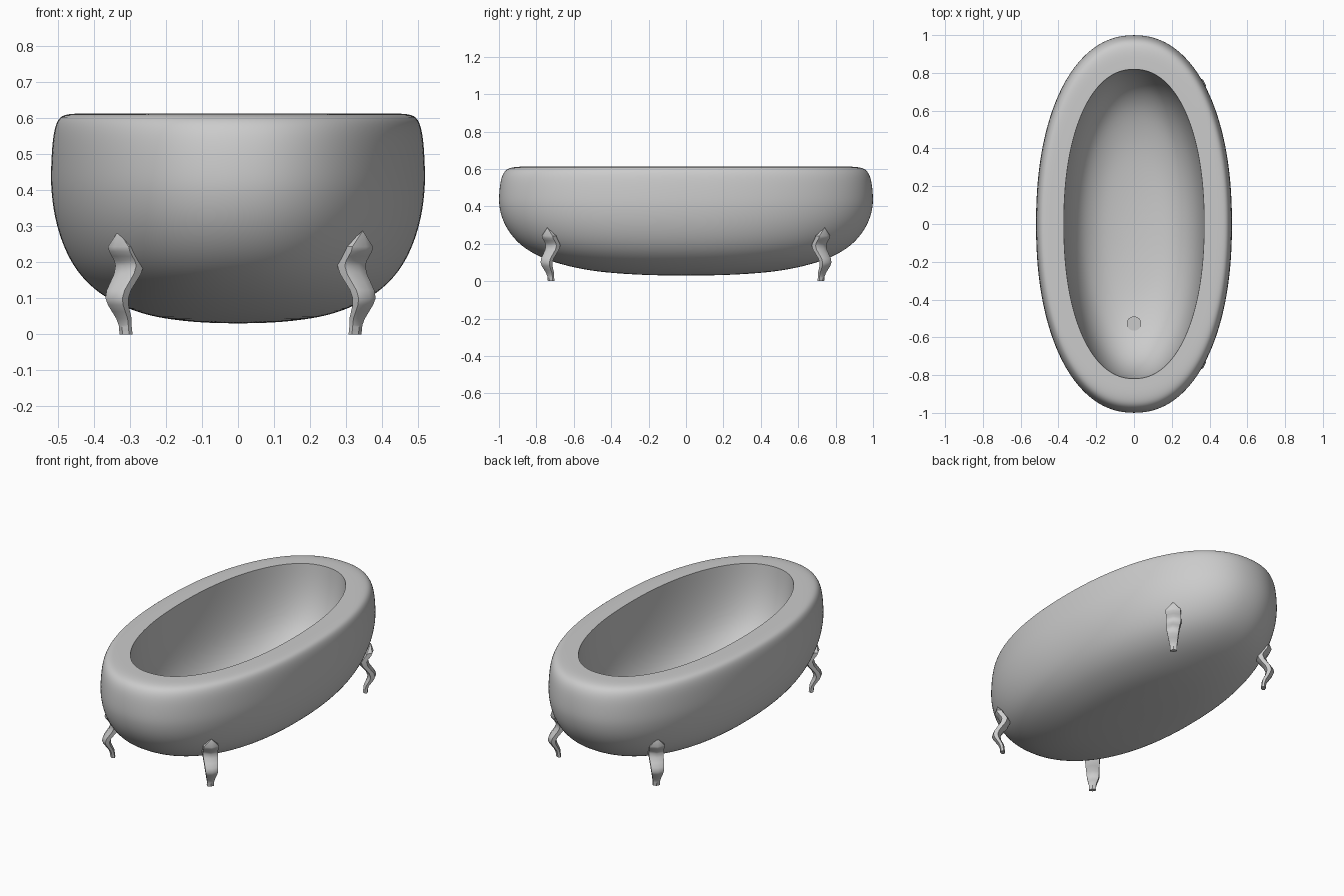
import bpy, bmesh, math
from mathutils import Vector

if "Cube" in bpy.data.objects:
    bpy.data.objects.remove(bpy.data.objects["Cube"])

def make_object(name, bm, sharp_angle):
    bmesh.ops.recalc_face_normals(bm, faces=bm.faces)
    mesh = bpy.data.meshes.new(name)
    bm.to_mesh(mesh)
    bm.free()
    ob = bpy.data.objects.new(name, mesh)
    bpy.context.collection.objects.link(ob)
    bpy.ops.object.select_all(action='DESELECT')
    bpy.context.view_layer.objects.active = ob
    ob.select_set(True)
    if name == "tub":
        ob.modifiers.new("smooth", 'SUBSURF').levels = 2
        bpy.ops.object.modifier_apply(modifier="smooth")
    bpy.ops.object.shade_smooth_by_angle(angle=math.radians(sharp_angle))
    return ob

def bridge(bm, a, b):
    n = len(a)
    for i in range(n):
        j = (i + 1) % n
        bm.faces.new((a[i], a[j], b[j], b[i]))

# Slightly squared ellipse used for every ring of the tub
SEG = 64
def oval(rx, ry, i):
    a = 2 * math.pi * i / SEG
    c, s = math.cos(a), math.sin(a)
    p = 2 / 2.19
    return (math.copysign(abs(c) ** p, c) * rx, math.copysign(abs(s) ** p, s) * ry)

# Tub: outer wall from the bottom up, over the rim, then down into the basin
RX = 0.519
outer = [(0.2, 0.032), (0.4, 0.043), (0.55, 0.062), (0.7, 0.098), (0.8, 0.138),
         (0.88, 0.187), (0.94, 0.25), (0.98, 0.32), (0.998, 0.385), (1.003, 0.44),
         (0.995, 0.53), (0.98, 0.578), (0.955, 0.604), (0.91, 0.612)]
inner = [(1.0, 0.613), (0.993, 0.54), (0.975, 0.45), (0.94, 0.36), (0.885, 0.28),
         (0.8, 0.215), (0.7, 0.17), (0.55, 0.132), (0.4, 0.112), (0.2, 0.1)]
rings = [(RX * f, f, z) for f, z in outer]
rings += [(0.42, 0.866, 0.613)]
rings += [(0.372 * f, 0.82 * f, z) for f, z in inner]
bm = bmesh.new()
loops = [[bm.verts.new((*oval(rx, ry, i), z)) for i in range(SEG)] for rx, ry, z in rings]
for a, b in zip(loops, loops[1:]):
    bridge(bm, a, b)
for loop, z in ((loops[0], 0.03), (loops[-1], 0.097)):
    pole = bm.verts.new((0, 0, z))
    for i in range(SEG):
        bm.faces.new((pole, loop[i], loop[(i + 1) % SEG]))
# crease the inner lip so it stays sharp
crease = bm.edges.layers.float.new("crease_edge")
lip = loops[len(outer) + 1]
for i in range(SEG):
    bm.edges.get((lip[i], lip[(i + 1) % SEG]))[crease] = 1.0
tub = make_object("tub", bm, 40)

# Drain: level disc standing just clear of the sloping floor
hit, floor, normal, index = tub.ray_cast(Vector((0, -0.565, 0.5)), Vector((0, 0, -1)))
bpy.ops.mesh.primitive_cylinder_add(vertices=32, radius=0.038, depth=0.02,
                                    location=(0, -0.527, floor.z - 0.008))
bpy.context.object.name = "drain"

# Wavy legs: (height, outward shift, size), eased between and swept as a hexagon
keys = [(0.0, -0.021, 0.46), (0.025, -0.019, 0.46), (0.1, 0.004, 0.82),
        (0.19, -0.031, 1.0), (0.243, -0.01, 1.0)]
sections = [keys[0]]
for k0, k1 in zip(keys, keys[1:]):
    for t in (0.25, 0.5, 0.75, 1.0):
        e = t * t * (3 - 2 * t)
        sections.append((k0[0] + (k1[0] - k0[0]) * t,
                         k0[1] + (k1[1] - k0[1]) * e,
                         k0[2] + (k1[2] - k0[2]) * t))

def add_leg(name, cx, cy, sx, sy):
    bm = bmesh.new()
    prev = None
    k = math.sqrt(0.5)
    for z, d, s in sections:
        ring = []
        for i in range(6):
            a = 2 * math.pi * i / 6
            out, side = 0.029 * s * math.cos(a), 0.047 * s * math.sin(a)
            ring.append(bm.verts.new((cx + sx * (d + k * (out - side)),
                                      cy + sy * (d + k * (out + side)), z)))
        if prev:
            bridge(bm, prev, ring)
        else:
            bm.faces.new(ring)
        prev = ring
    tip = bm.verts.new((cx, cy, 0.287))
    for i in range(6):
        bm.faces.new((prev[i], prev[(i + 1) % 6], tip))
    make_object(name, bm, 38)

for sy, end in ((-1, "front"), (1, "back")):
    add_leg(end + "_left_leg", -0.332, sy * 0.742, -1, sy)
    add_leg(end + "_right_leg", 0.346, sy * 0.742, 1, sy)
